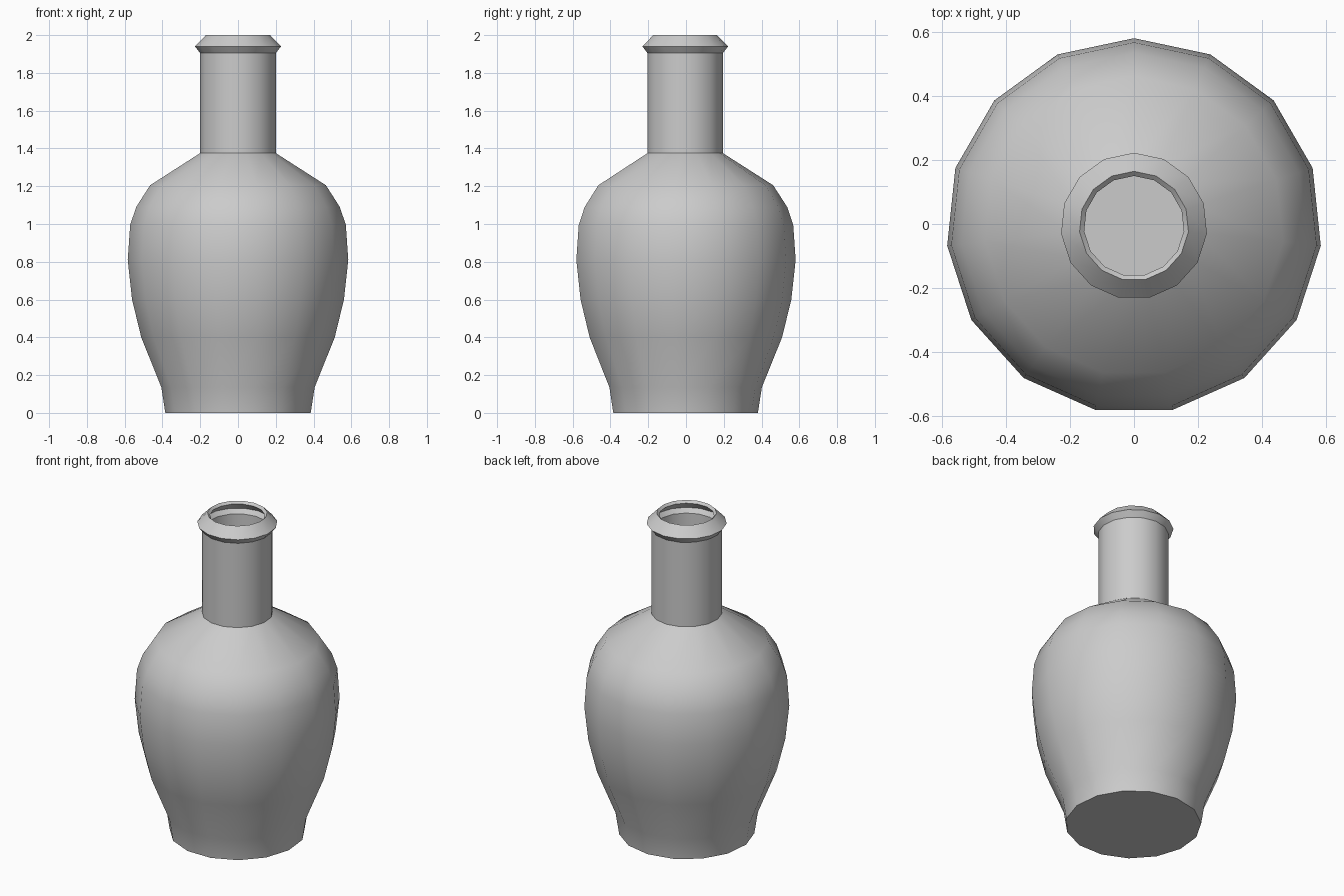
import bpy, bmesh, math

if "Cube" in bpy.data.objects:
    bpy.data.objects.remove(bpy.data.objects["Cube"])

SIDES = 15
CENTRE_Y = -0.0064  # odd side count: shift so the bounds are centred

# Outer profile (radius, height) from foot to lip
PROFILE = [(0.387, 0.0), (0.408, 0.135), (0.515, 0.40), (0.564, 0.60),
           (0.587, 0.81), (0.574, 0.995), (0.542, 1.09), (0.468, 1.205),
           (0.202, 1.375), (0.202, 1.905), (0.229, 1.94), (0.171, 2.0)]


def ring(bm, radius, z):
    verts = []
    for i in range(SIDES):
        a = math.pi / 2 + 2 * math.pi * i / SIDES
        verts.append(bm.verts.new((radius * math.cos(a), CENTRE_Y + radius * math.sin(a), z)))
    return verts


# Bottle shell: closed base, open mouth
bm = bmesh.new()
rings = [ring(bm, r, z) for r, z in PROFILE]
bm.faces.new(rings[0][::-1])
for low, high in zip(rings, rings[1:]):
    for i in range(SIDES):
        j = (i + 1) % SIDES
        bm.faces.new((low[i], low[j], high[j], high[i]))

mesh = bpy.data.meshes.new("bottle")
bm.to_mesh(mesh)
bm.free()
bottle = bpy.data.objects.new("bottle", mesh)
bpy.context.collection.objects.link(bottle)

# Wall thickness, kept inside the outer surface
wall = bottle.modifiers.new("wall", 'SOLIDIFY')
wall.thickness = 0.02
wall.offset = -1
wall.use_even_offset = True

# Smooth body with crisp foot, neck base and lip
bpy.context.view_layer.objects.active = bottle
bottle.select_set(True)
bpy.ops.object.modifier_apply(modifier=wall.name)
bpy.ops.object.shade_smooth_by_angle(angle=math.radians(30))
